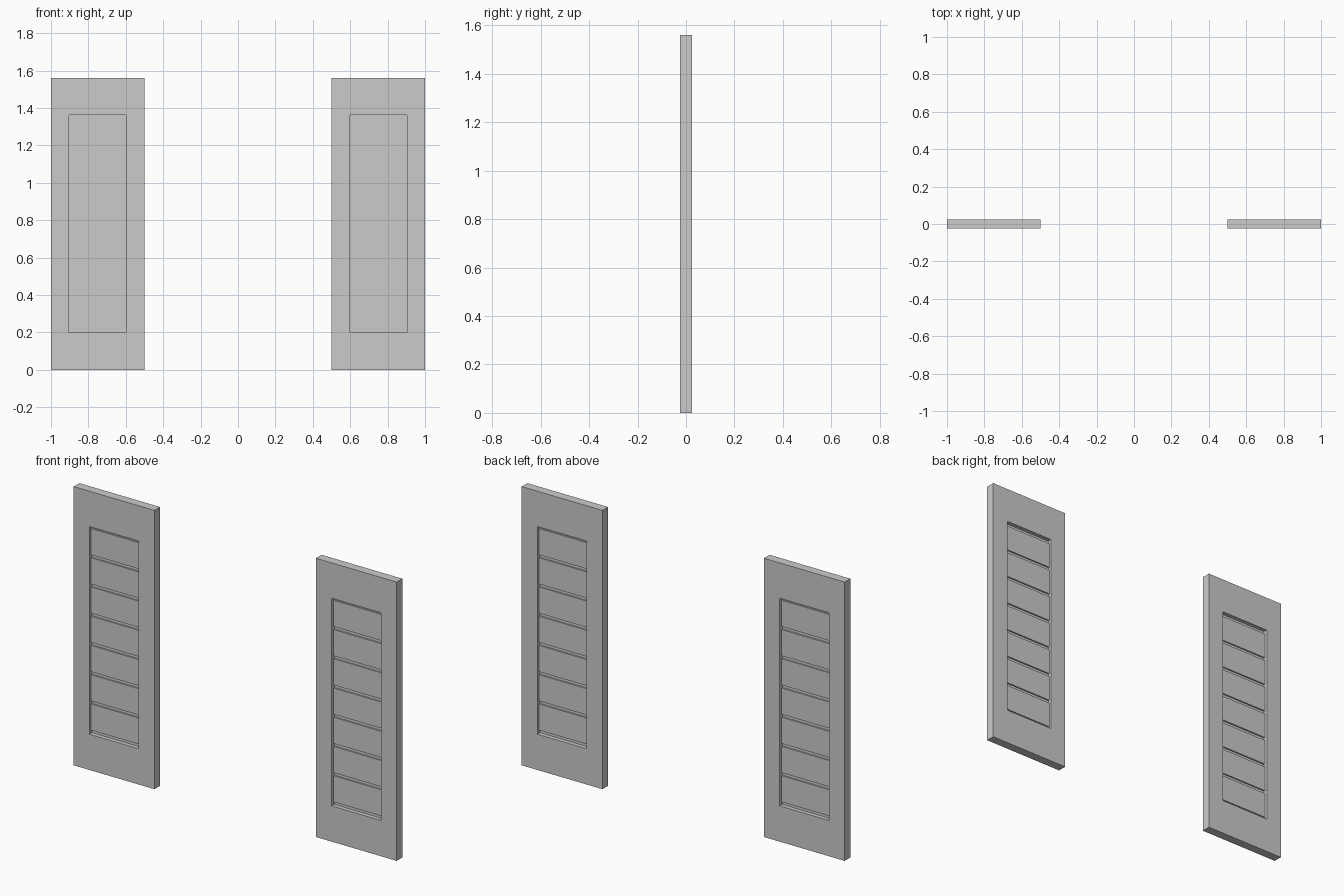
import bpy

if "Cube" in bpy.data.objects:
    bpy.data.objects.remove(bpy.data.objects["Cube"])

W, H, T = 0.5, 1.56, 0.05          # shutter width, height, thickness
CX = 0.75                          # centre of the right-hand shutter
OX, Z0, Z1 = 0.1525, 0.2, 1.362    # opening half width, bottom and top
N, GAP = 7, 0.017                  # slat count and groove height


def make_object(name, verts, faces):
    mesh = bpy.data.meshes.new(name)
    mesh.from_pydata(verts, [], faces)
    mesh.update()
    obj = bpy.data.objects.new(name, mesh)
    bpy.context.collection.objects.link(obj)
    return obj


def rectangle(cx, hx, y, z0, z1):
    return [(cx - hx, y, z0), (cx + hx, y, z0), (cx + hx, y, z1), (cx - hx, y, z1)]


def box(name, cx, hx, hy, z0, z1):
    verts = rectangle(cx, hx, -hy, z0, z1) + rectangle(cx, hx, hy, z0, z1)
    faces = [(0, 1, 2, 3), (7, 6, 5, 4)]
    faces += [(i, i + 4, (i + 1) % 4 + 4, (i + 1) % 4) for i in range(4)]
    return make_object(name, verts, faces)


def frame(name, cx):
    # outer front, inner front, inner back, outer back loops joined in a ring
    verts = (rectangle(cx, W / 2, -T / 2, 0, H) + rectangle(cx, OX, -T / 2, Z0, Z1)
             + rectangle(cx, OX, T / 2, Z0, Z1) + rectangle(cx, W / 2, T / 2, 0, H))
    faces = []
    for k in range(4):
        a, b = 4 * k, 4 * ((k + 1) % 4)
        for i in range(4):
            j = (i + 1) % 4
            faces.append((a + i, a + j, b + j, b + i))
    return make_object(name, verts, faces)


slat_h = (Z1 - Z0 - (N + 1) * GAP) / N
for side, cx in (("left", -CX), ("right", CX)):
    # outer frame with its opening
    frame(f"{side}_shutter_frame", cx)
    # thin panel behind the grooves
    box(f"{side}_backing_panel", cx, OX, 0.002, Z0, Z1)
    # recessed slats, alike on front and back
    for i in range(N):
        z = Z0 + GAP + i * (slat_h + GAP)
        box(f"{side}_slat_{i + 1}", cx, OX, 0.010, z, z + slat_h)
